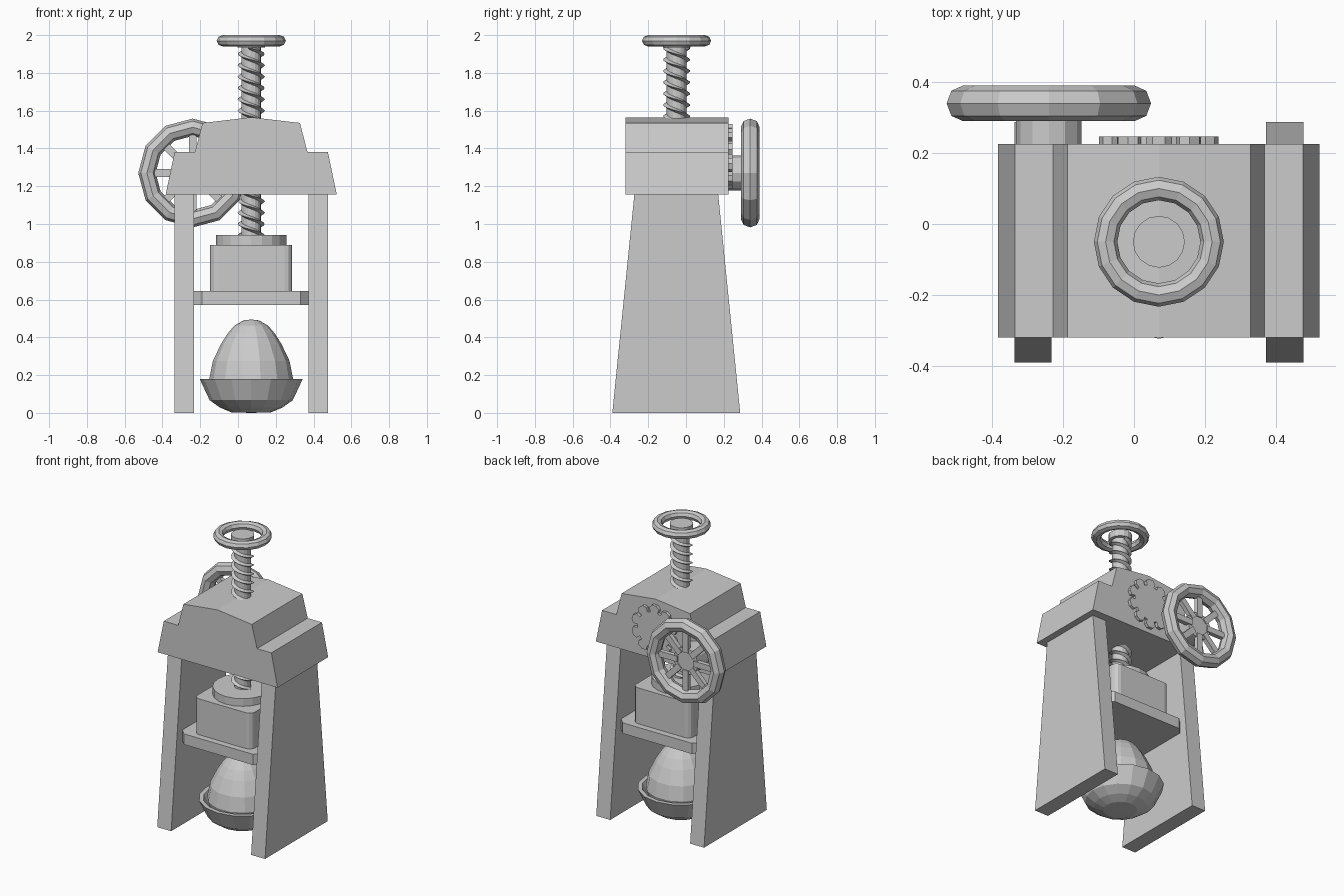
import bpy, bmesh, math
from mathutils import Matrix

if "Cube" in bpy.data.objects:
    bpy.data.objects.remove(bpy.data.objects["Cube"])

CX, CY = 0.07, -0.05          # screw axis
WX, WZ = -0.24, 1.27          # side wheel axis


def obj(name, verts, faces):
    me = bpy.data.meshes.new(name)
    me.from_pydata(verts, [], faces)
    bm = bmesh.new()
    bm.from_mesh(me)
    bmesh.ops.recalc_face_normals(bm, faces=bm.faces)
    bm.to_mesh(me)
    bm.free()
    o = bpy.data.objects.new(name, me)
    bpy.context.collection.objects.link(o)
    return o


def prism(name, pts, axis, a, b):
    """Extrude a 2D profile along axis from a to b."""
    def put(p, t):
        return {'x': (t, p[0], p[1]), 'y': (p[0], t, p[1]), 'z': (p[0], p[1], t)}[axis]
    n = len(pts)
    v = [put(p, a) for p in pts] + [put(p, b) for p in pts]
    f = [list(range(n)), list(range(n, 2 * n))]
    f += [[i, (i + 1) % n, n + (i + 1) % n, n + i] for i in range(n)]
    return obj(name, v, f)


def circle(cx, cy, r, n):
    return [(cx + r * math.cos(math.tau * i / n), cy + r * math.sin(math.tau * i / n))
            for i in range(n)]


def rounded(hx, hy, r, steps):
    pts = []
    for k, (sx, sy) in enumerate([(1, 1), (-1, 1), (-1, -1), (1, -1)]):
        for i in range(steps + 1):
            a = math.pi / 2 * (k + i / steps)
            pts.append((CX + sx * (hx - r) + r * math.cos(a),
                        CY + sy * (hy - r) + r * math.sin(a)))
    return pts


def lathe(name, prof, n):
    """Revolve an (r, z) profile about the screw axis, capping both ends."""
    v = [(x, y, z) for r, z in prof for x, y in circle(CX, CY, r, n)]
    f = [[j * n + i, j * n + (i + 1) % n, (j + 1) * n + (i + 1) % n, (j + 1) * n + i]
         for j in range(len(prof) - 1) for i in range(n)]
    f += [list(range(n)), list(range(len(v) - n, len(v)))]
    return obj(name, v, f)


def ring(name, loc, rot, major, minor, n, depth):
    bpy.ops.mesh.primitive_torus_add(location=loc, rotation=rot, major_radius=major,
                                     minor_radius=minor, major_segments=n, minor_segments=8)
    o = bpy.context.object
    o.name = name
    o.scale.z = depth / minor
    return o


# tapered side legs
leg = [(-0.39, 0), (0.287, 0), (0.17, 1.16), (-0.273, 1.16)]
prism("left_leg", leg, 'x', -0.337, -0.232)
prism("right_leg", leg, 'x', 0.372, 0.477)

# stepped head
half = [(0.453, 1.155), (0.406, 1.38), (0.298, 1.38), (0.258, 1.535)]
head = [(CX + x, z) for x, z in half] + [(CX, 1.565)] + [(CX - x, z) for x, z in half[::-1]]
prism("head_block", head, 'y', -0.32, 0.226)

# screw core and cap
lathe("screw_core", [(0.052, 0.9), (0.052, 1.96)], 16)
lathe("screw_cap", [(0.073, 1.935), (0.073, 1.98)], 16)


# two-start thread
def thread(name, phase, z0=0.94, z1=1.94, pitch=0.12, seg=14):
    n = int((z1 - z0) / pitch * seg)
    v, f = [], []
    for i in range(n + 1):
        a = phase - math.tau * i / seg
        z = z0 + pitch * i / seg
        for r, dz in ((0.048, -0.013), (0.072, 0), (0.048, 0.013)):
            v.append((CX + r * math.cos(a), CY + r * math.sin(a), z + dz))
        if i:
            b = 3 * i
            f += [[b - 3 + k, b - 3 + (k + 1) % 3, b + (k + 1) % 3, b + k] for k in range(3)]
    f += [[0, 1, 2], [3 * n, 3 * n + 1, 3 * n + 2]]
    obj(name, v, f)


thread("screw_thread_a", 0)
thread("screw_thread_b", math.pi)

# top hand wheel
ring("top_wheel_rim", (CX, CY, 1.97), (0, 0, 0), 0.15, 0.033, 16, 0.03)

# press: collar, block, plate
lathe("press_collar", [(0.186, 0.88), (0.186, 0.942)], 20)
prism("press_block", rounded(0.217, 0.217, 0.04, 3), 'z', 0.64, 0.89)
prism("press_plate", rounded(0.303, 0.26, 0.042, 1), 'z', 0.572, 0.645)

# egg and its bowl
lathe("egg", [(0.1, 0.04), (0.19, 0.09), (0.222, 0.18), (0.203, 0.275), (0.16, 0.365),
              (0.125, 0.42), (0.088, 0.463), (0.04, 0.49), (0.004, 0.494)], 14)
lathe("bowl", [(0.004, 0), (0.105, 0.003), (0.165, 0.028), (0.22, 0.067), (0.273, 0.18),
               (0.245, 0.18), (0.2, 0.085), (0.1, 0.03), (0.004, 0.025)], 16)

# side wheel: rim, hub, spokes
ring("side_wheel_rim", (WX, 0.34, WZ), (math.pi / 2, 0, 0), 0.242, 0.046, 12, 0.05)
prism("side_wheel_hub", circle(WX, WZ, 0.092, 12), 'y', 0.22, 0.345)
for i in range(8):
    s = prism(f"side_wheel_spoke_{i}", [(0.06, -0.02), (0.22, -0.02), (0.22, 0.02), (0.06, 0.02)],
              'y', 0.322, 0.352)
    s.data.transform(Matrix.Translation((WX, 0, WZ)) @ Matrix.Rotation(math.tau * i / 8, 4, 'Y'))

# flat gear on the back of the head
gear = []
for t in range(10):
    for da, r in ((-0.22, 0.125), (-0.24, 0.155), (-0.1, 0.172), (0.1, 0.172),
                  (0.24, 0.155), (0.22, 0.125)):
        a = math.pi / 2 + math.tau * t / 10 + da
        gear.append((CX + r * math.cos(a), 1.357 + r * math.sin(a)))
prism("back_gear", gear, 'y', 0.22, 0.246)
